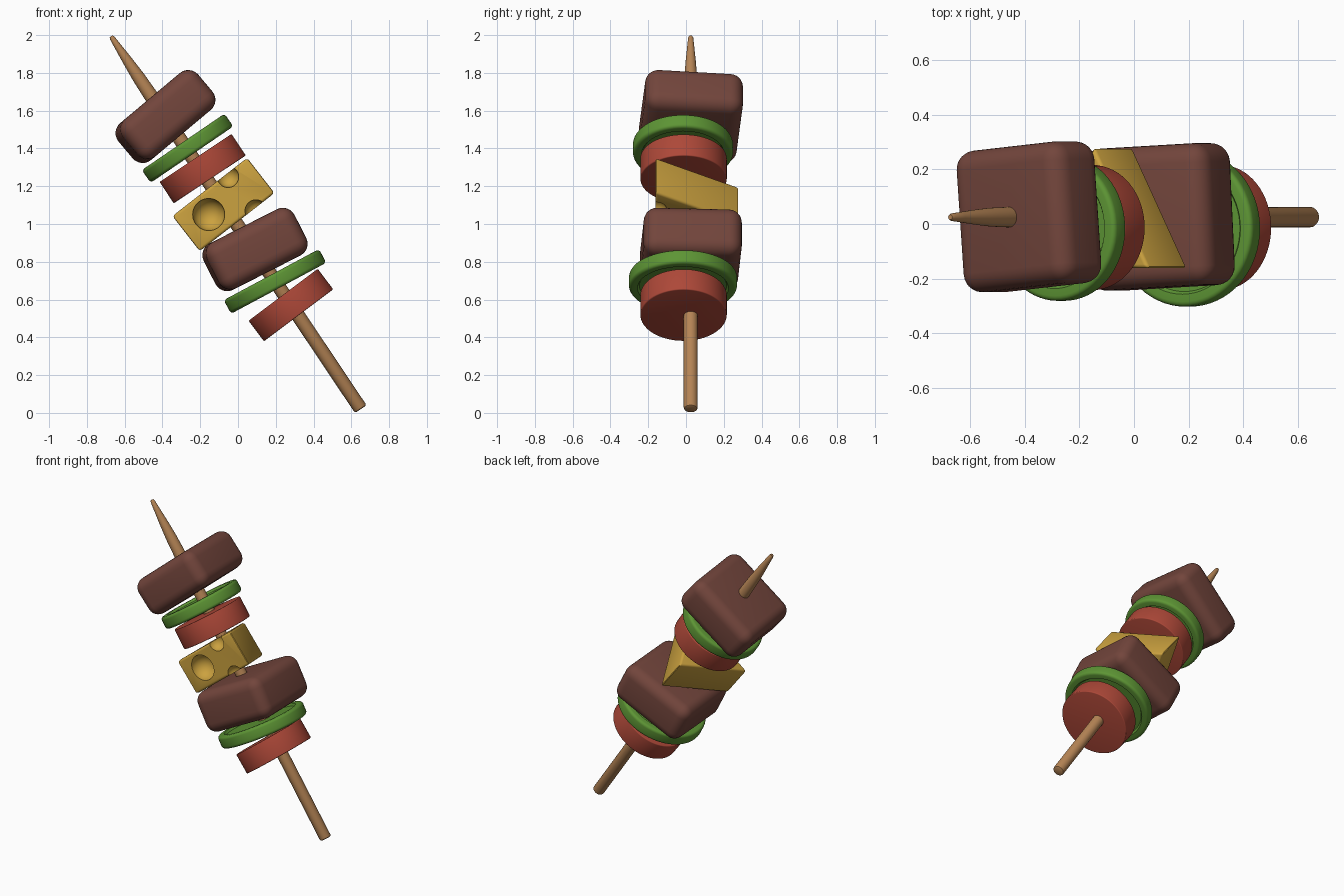
import bpy, bmesh
from math import sin, cos, pi, radians, atan2
from mathutils import Matrix, Vector

if "Cube" in bpy.data.objects:
    bpy.data.objects.remove(bpy.data.objects["Cube"])


def material(name, rgb):
    m = bpy.data.materials.new(name)
    m.diffuse_color = (*rgb, 1)
    m.use_nodes = True
    m.node_tree.nodes["Principled BSDF"].inputs["Base Color"].default_value = m.diffuse_color
    return m


WOOD = material("wood", (0.46, 0.23, 0.09))
MEAT = material("meat", (0.17, 0.06, 0.045))
PEPPER = material("pepper", (0.11, 0.30, 0.035))
TOMATO = material("tomato", (0.42, 0.065, 0.04))
CHEESE = material("cheese", (0.60, 0.36, 0.05))


def place(center, tilt, spin=0):
    """Lean the part's axis towards -x, after spinning it about that axis."""
    return (Matrix.Translation(center) @ Matrix.Rotation(-tilt, 4, 'Y')
            @ Matrix.Rotation(spin, 4, 'Z'))


def finish(name, bm, matrix, mat, angle=35):
    bmesh.ops.recalc_face_normals(bm, faces=bm.faces[:])
    me = bpy.data.meshes.new(name)
    bm.to_mesh(me)
    bm.free()
    me.transform(matrix)
    me.materials.append(mat)
    me.shade_smooth()
    me.set_sharp_from_angle(angle=radians(angle))
    ob = bpy.data.objects.new(name, me)
    bpy.context.collection.objects.link(ob)
    return ob


def lathe(name, profile, matrix, mat, segs=64):
    """Revolve (radius, height) points about z; the ends are closed with flat caps."""
    bm = bmesh.new()
    rings = [[bm.verts.new((r * cos(2 * pi * i / segs), r * sin(2 * pi * i / segs), h))
              for i in range(segs)] for r, h in profile]
    for a, b in zip(rings, rings[1:]):
        for i in range(segs):
            j = (i + 1) % segs
            bm.faces.new((a[i], a[j], b[j], b[i]))
    bm.faces.new(rings[0][::-1])
    bm.faces.new(rings[-1])
    return finish(name, bm, matrix, mat)


def rounded(radius, half, bev, steps=4):
    """Profile of the outer edge of a disc, from bottom to top."""
    pts = []
    for sign, start in ((-1, -pi / 2), (1, 0)):
        for k in range(steps + 1):
            t = start + k * pi / 2 / steps
            pts.append((radius - bev + bev * cos(t), sign * (half - bev) + bev * sin(t)))
    return pts


# Skewer with a tapered tip
foot, tip = Vector((0.65, 0.025, 0.02)), Vector((-0.672, 0.025, 1.994))
lean = atan2(foot.x - tip.x, tip.z - foot.z)
L = (tip - foot).length
lathe("skewer", [(0.029, 0), (0.034, 0.003), (0.037, 0.01), (0.037, L - 0.37),
                 (0.034, L - 0.26), (0.027, L - 0.16), (0.019, L - 0.07),
                 (0.014, L - 0.012), (0.009, L)], place(foot, lean), WOOD, 32)

# Tomato slices
for name, x, z, tilt in (("lower_tomato", 0.28, 0.571, 36.9),
                         ("upper_tomato", -0.187, 1.293, 33.6)):
    lathe(name, rounded(0.229, 0.068, 0.006), place((x, -0.013, z), radians(tilt)), TOMATO)

# Pepper slices: raised rounded rim, slightly sunken middle
for name, x, z, tilt, r in (("lower_pepper", 0.196, 0.696, 28.2, 0.286),
                            ("upper_pepper", -0.267, 1.401, 34.3, 0.265)):
    rim = rounded(r, 0.041, 0.018)
    inner = [(r - 0.045, 0.041), (r - 0.055, 0.026)]
    profile = [(a, -h) for a, h in inner[::-1]] + rim + inner
    lathe(name, profile, place((x, -0.016, z), radians(tilt)), PEPPER)

# Meat chunks: soft rounded blocks
for name, x, z, tilt, spin, thick in (("lower_meat", 0.09, 0.865, 27, 3, 0.275),
                                      ("upper_meat", -0.384, 1.569, 40, 5, 0.255)):
    bm = bmesh.new()
    bmesh.ops.create_cube(bm, size=1)
    bmesh.ops.scale(bm, vec=(0.52, 0.52, thick), verts=bm.verts[:])
    bmesh.ops.bevel(bm, geom=bm.edges[:], offset=0.07, segments=6, profile=0.5,
                    affect='EDGES')
    finish(name, bm, place((x, 0.026, z), radians(tilt), radians(spin)), MEAT, 60)

# Cheese wedge: triangular prism, point to the back
bm = bmesh.new()
tri = [bm.verts.new((0.295 * cos(radians(a)), 0.295 * sin(radians(a)), -0.118))
       for a in (90, 210, 330)]
ext = bmesh.ops.extrude_face_region(bm, geom=[bm.faces.new(tri)])
bmesh.ops.translate(bm, vec=(0, 0, 0.236),
                    verts=[g for g in ext["geom"] if isinstance(g, bmesh.types.BMVert)])
bmesh.ops.recalc_face_normals(bm, faces=bm.faces[:])
bmesh.ops.bevel(bm, geom=bm.edges[:], offset=0.014, segments=3, profile=0.5, affect='EDGES')
cheese = finish("cheese", bm, place((-0.077, -0.014, 1.103), radians(37.9)), CHEESE)

# Round holes scooped out of the cheese's front
bm = bmesh.new()
for x, z, r in ((-0.155, 1.05, 0.085), (-0.053, 1.25, 0.057), (0.095, 1.07, 0.058)):
    bmesh.ops.create_uvsphere(bm, u_segments=40, v_segments=24, radius=r,
                              matrix=Matrix.Translation((x, -0.16, z)))
cutter = finish("hole_cutter", bm, Matrix.Identity(4), CHEESE)
cutter.hide_render = True
mod = cheese.modifiers.new("holes", 'BOOLEAN')
mod.operation, mod.solver, mod.object = 'DIFFERENCE', 'EXACT', cutter
bpy.context.view_layer.update()
cut = bpy.data.meshes.new_from_object(cheese.evaluated_get(bpy.context.evaluated_depsgraph_get()))
cheese.modifiers.clear()
cheese.data = cut
cut.shade_smooth()
cut.set_sharp_from_angle(angle=radians(35))
bpy.data.objects.remove(cutter)
